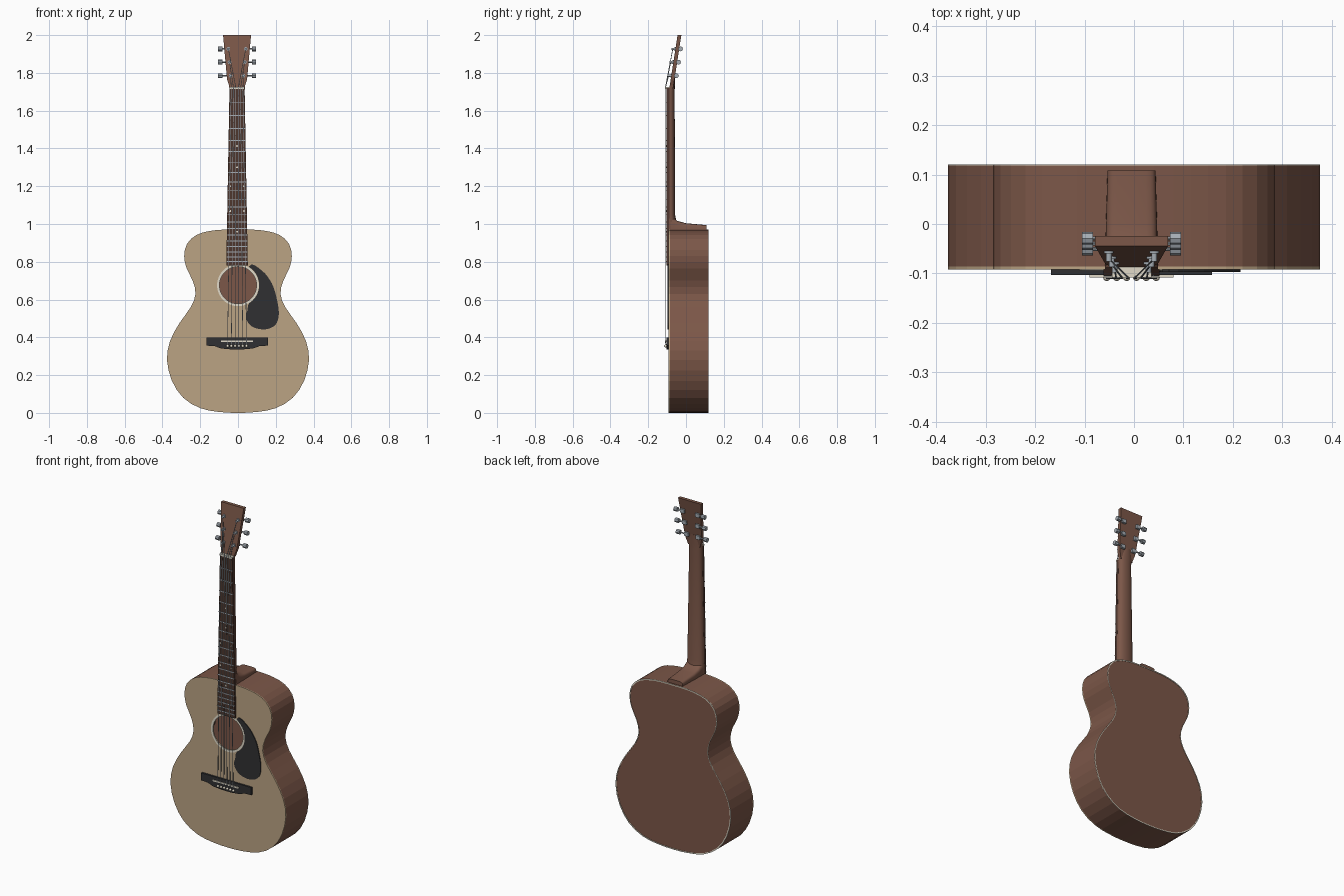
import bpy, bmesh
from math import sin, cos, pi, radians
from mathutils import Vector

if "Cube" in bpy.data.objects:
    bpy.data.objects.remove(bpy.data.objects["Cube"])

CX = -0.005            # centre line of neck and strings
ZN, ZS = 1.72, 0.378   # nut and saddle heights


def material(name, rgb):
    m = bpy.data.materials.new(name)
    m.diffuse_color = (*rgb, 1)
    m.use_nodes = True
    m.node_tree.nodes["Principled BSDF"].inputs["Base Color"].default_value = m.diffuse_color
    return m


WOOD = material("brown_wood", (0.2, 0.095, 0.065))
SPRUCE = material("pale_wood", (0.5, 0.37, 0.23))
DARK = material("dark_wood", (0.075, 0.037, 0.027))
BLACK = material("black", (0.03, 0.03, 0.032))
METAL = material("metal", (0.38, 0.42, 0.46))
CREAM = material("cream", (0.75, 0.7, 0.58))


def finish(name, bm, mat, smooth=False):
    bmesh.ops.recalc_face_normals(bm, faces=bm.faces[:])
    for f in bm.faces:
        f.smooth = smooth
    me = bpy.data.meshes.new(name)
    bm.to_mesh(me)
    bm.free()
    me.materials.append(mat)
    ob = bpy.data.objects.new(name, me)
    bpy.context.collection.objects.link(ob)
    if smooth:
        bpy.ops.object.select_all(action='DESELECT')
        ob.select_set(True)
        bpy.context.view_layer.objects.active = ob
        bpy.ops.object.shade_smooth_by_angle(angle=radians(40))
    return ob


def spline(pts, n):
    """Closed smooth curve through 2D points, n steps per span."""
    out, k = [], len(pts)
    for i in range(k):
        a, b, c, d = (Vector(pts[(i + j) % k]) for j in (-1, 0, 1, 2))
        for s in range(n):
            t = s / n
            out.append(0.5 * (2 * b + (c - a) * t + (2 * a - 5 * b + 4 * c - d) * t * t
                              + (3 * b - a - 3 * c + d) * t ** 3))
    return out


def circle(x, z, r, n=40):
    return [(x + r * cos(2 * pi * i / n), z + r * sin(2 * pi * i / n)) for i in range(n)]


def plate(name, outlines, y0, y1, mat, open_front=False):
    """Front-view outlines (first outer, then holes) extruded from y0 back to y1."""
    bm = bmesh.new()
    for pts in outlines:
        vs = [bm.verts.new((p[0], y1, p[1])) for p in pts]
        for i in range(len(vs)):
            bm.edges.new((vs[i - 1], vs[i]))
    if len(outlines) == 1:
        bm.faces.new(vs)
    else:
        bmesh.ops.triangle_fill(bm, edges=bm.edges[:], use_beauty=True)
    back = bm.faces[:]
    if open_front:
        res = bmesh.ops.extrude_edge_only(bm, edges=bm.edges[:])
    else:
        res = bmesh.ops.extrude_face_region(bm, geom=back, use_keep_orig=True)
    for v in res["geom"]:
        if isinstance(v, bmesh.types.BMVert):
            v.co.y = y0
    return finish(name, bm, mat)


def loft(name, rings, mat, smooth=True):
    bm = bmesh.new()
    rows = [[bm.verts.new(p) for p in r] for r in rings]
    for a, b in zip(rows, rows[1:]):
        for i in range(len(a)):
            bm.faces.new((a[i - 1], a[i], b[i], b[i - 1]))
    bm.faces.new(rows[0])
    bm.faces.new(rows[-1])
    return finish(name, bm, mat, smooth)


def rod(name, pts, r, mat, n=8):
    """Round bars along a chain of points, joined in one object."""
    bm = bmesh.new()
    for a, b in zip(pts, pts[1:]):
        a, b = Vector(a), Vector(b)
        q = Vector((0, 0, 1)).rotation_difference(b - a).to_matrix().to_4x4()
        q.translation = (a + b) / 2
        bmesh.ops.create_cone(bm, cap_ends=True, segments=n, radius1=r, radius2=r,
                              depth=(b - a).length, matrix=q)
    return finish(name, bm, mat, True)


def box(name, x, y, z, mat):
    return plate(name, [[(x[0], z[0]), (x[1], z[0]), (x[1], z[1]), (x[0], z[1])]], *y, mat)


# body: hollow sides and back, spruce top with sound hole
half = [(0.1, 0.005), (0.2, 0.025), (0.29, 0.08), (0.35, 0.17), (0.376, 0.28), (0.36, 0.38),
        (0.31, 0.475), (0.25, 0.56), (0.225, 0.63), (0.24, 0.7), (0.272, 0.765), (0.285, 0.83),
        (0.27, 0.895), (0.22, 0.942), (0.15, 0.963), (0.08, 0.97)]
body = spline([(0, 0.0)] + half + [(0, 0.971)] + [(-x, z) for x, z in reversed(half)], 2)
shell = plate("body_sides_and_back", [body], -0.086, 0.118, WOOD, open_front=True)
sol = shell.modifiers.new("wall", 'SOLIDIFY')
sol.thickness, sol.offset = 0.006, -1
plate("soundboard", [body, circle(0, 0.676, 0.098)], -0.092, -0.086, SPRUCE)
inner = [(p[0] * 0.985, 0.485 + (p[1] - 0.485) * 0.988) for p in body]
plate("back_binding", [body, inner], 0.116, 0.12, CREAM)
plate("sound_hole_ring", [circle(0, 0.676, 0.111), circle(0, 0.676, 0.098)], -0.094, -0.09, CREAM)

# pickguard teardrop hugging the ring
guard = spline([(0.058, 0.775), (0.127, 0.753), (0.18, 0.684), (0.206, 0.6), (0.216, 0.52),
                (0.197, 0.465), (0.143, 0.442), (0.076, 0.456), (0.042, 0.504), (0.053, 0.568)], 4)[:37]
guard += [(0.112 * cos(a), 0.676 + 0.112 * sin(a)) for a in (radians(d) for d in range(-58, 60, 10))]
plate("pickguard", [guard], -0.097, -0.091, BLACK)

# bridge with saddle and pins
bh = [(0.163, 0.4), (0.163, 0.356), (0.12, 0.354), (0.085, 0.341), (0.03, 0.336)]
plate("bridge", [[(CX + x, z) for x, z in bh] + [(CX - x, z) for x, z in reversed(bh)]],
      -0.103, -0.091, BLACK)
box("saddle", (CX - 0.085, CX + 0.085), (-0.108, -0.1), (ZS - 0.004, ZS + 0.004), CREAM)


# neck: D-shaped sections, blending into the head
def d_ring(z, w, yf, yb):
    return [(CX + w * cos(pi * k / 12), yf + (yb - yf) * sin(pi * k / 12) ** 0.7, z) for k in range(13)]


loft("neck", [d_ring(*s) for s in ((0.972, 0.054, -0.09, -0.045), (1.02, 0.053, -0.09, -0.052),
     (1.05, 0.052, -0.09, -0.058), (1.7, 0.04, -0.09, -0.06), (1.735, 0.042, -0.084, -0.059),
     (1.79, 0.03, -0.074, -0.056))], WOOD)


# heel resting on the upper edge of the body
def heel_ring(y, w, top):
    arch = [(CX + w * (1 if cos(a) > 0 else -1) * abs(cos(a)) ** 0.4, y,
             0.967 + (top - 0.967) * sin(a) ** 0.4) for a in (pi * k / 12 for k in range(1, 12))]
    return [(CX + w, y, 0.96)] + arch + [(CX - w, y, 0.96)]


loft("neck_heel", [heel_ring(*s) for s in ((-0.088, 0.053, 1.045), (-0.062, 0.053, 1.03),
     (-0.045, 0.053, 1.016), (0.0, 0.052, 1.004), (0.108, 0.049, 0.994))], WOOD)


# fretboard, frets, nut and dots
def board_w(z):
    return 0.04 + (ZN - z) / (ZN - 0.78) * 0.017


def fret_z(n):
    return ZS + (ZN - ZS) * 2 ** (-n / 12)


plate("fretboard", [[(CX - board_w(ZN), ZN), (CX + board_w(ZN), ZN),
                     (CX + board_w(0.78), 0.78), (CX - board_w(0.78), 0.78)]], -0.104, -0.088, DARK)
for n in range(1, 21):
    z, w = fret_z(n), board_w(fret_z(n))
    box(f"fret_{n}", (CX - w, CX + w), (-0.1065, -0.102), (z - 0.0025, z + 0.0025), METAL)
box("nut", (CX - 0.04, CX + 0.04), (-0.108, -0.08), (ZN - 0.004, ZN + 0.006), CREAM)
for n, offsets in ((5, (0,)), (7, (0,)), (9, (-0.036, 0.036)), (12, (-0.036, 0.036)), (15, (0,))):
    z = (fret_z(n) + fret_z(n - 1)) / 2
    for i, dx in enumerate(offsets):
        plate(f"fret_dot_{n}_{i}", [circle(CX + dx, z, 0.005, 12)], -0.105, -0.103, CREAM)


# head, leaning back
def head_y(z):
    return -0.088 + 0.155 * (z - ZN)


hh = [(0.04, ZN), (0.043, 1.735), (0.053, 1.765), (0.074, 2.0)]
outline = [(CX + x, z) for x, z in hh] + [(CX - x, z) for x, z in reversed(hh)]
loft("head", [[(x, head_y(z) + d, z) for x, z in outline] for d in (0, 0.02)], WOOD, False)

# strings, bridge pins and tuners
for i in range(6):
    side, row = (-1, i) if i < 3 else (1, 5 - i)
    z = (1.785, 1.857, 1.927)[row]
    f = (i - 2.5) / 2.5
    post, y = CX + side * (0.034 + 0.006 * row), head_y(z)
    rod(f"string_{i + 1}", [(CX + f * 0.05, -0.104, 0.354), (CX + f * 0.05, -0.11, ZS),
                            (CX + f * 0.031, -0.1095, ZN), (post, y - 0.014, z)], 0.0018, METAL, 6)
    bm = bmesh.new()
    bmesh.ops.create_uvsphere(bm, u_segments=12, v_segments=8, radius=0.0075)
    bmesh.ops.translate(bm, verts=bm.verts[:], vec=(CX + f * 0.05, -0.108, 0.354))
    finish(f"bridge_pin_{i + 1}", bm, CREAM, True)
    yb = y + 0.027
    rod(f"tuner_post_{i + 1}", [(post, y - 0.02, z), (post, yb, z)], 0.006, METAL, 12)
    rod(f"tuner_bushing_{i + 1}", [(post, y - 0.004, z), (post, y + 0.002, z)], 0.01, METAL, 12)
    xs = sorted((post - side * 0.01, post + side * 0.016))
    box(f"tuner_housing_{i + 1}", xs, (y + 0.018, y + 0.032), (z - 0.011, z + 0.011), METAL)
    rod(f"tuner_shaft_{i + 1}", [(post, yb, z), (CX + side * 0.082, yb, z)], 0.004, METAL)
    rod(f"tuner_button_{i + 1}", [(CX + side * 0.078, yb, z), (CX + side * 0.1, yb, z)], 0.013, METAL)
